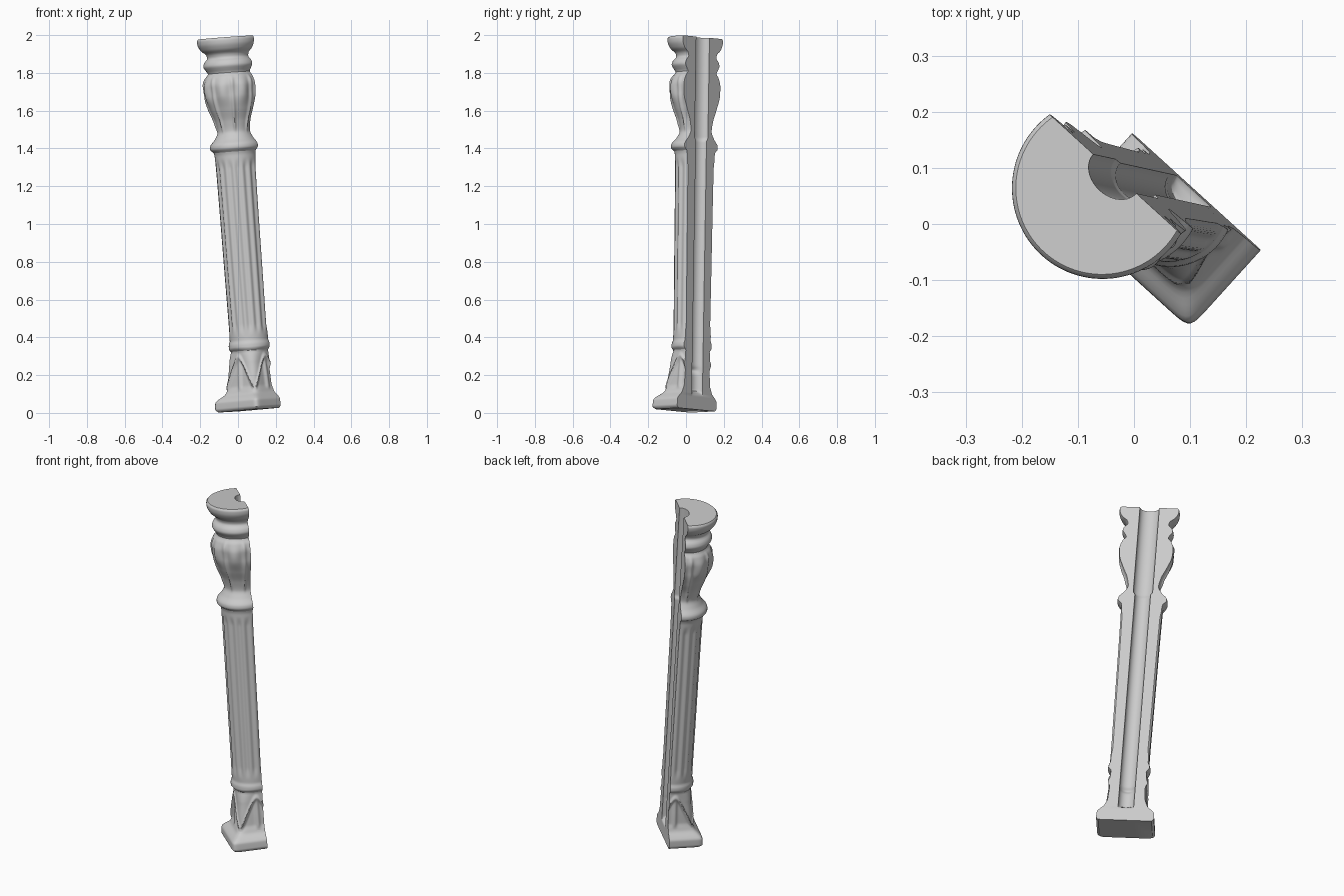
import bpy, bmesh, math
from mathutils import Matrix, Vector

if "Cube" in bpy.data.objects:
    bpy.data.objects.remove(bpy.data.objects["Cube"], do_unlink=True)

stone = bpy.data.materials.new("grey stone")
stone.use_nodes = True
GREY = (0.6, 0.6, 0.6, 1)
stone.diffuse_color = GREY
stone.node_tree.nodes["Principled BSDF"].inputs["Base Color"].default_value = GREY

BACK = 0.034      # distance from column axis to the flat split face
# (height, radius, squareness power: 2 = round)
PROFILE = [
    (0, .143, 16), (.012, .155, 16), (.05, .153, 16), (.065, .142, 14),
    (.09, .117, 8), (.11, .110, 6), (.18, .104, 5), (.26, .098, 4),
    (.31, .097, 2.5), (.333, .114, 2), (.35, .113, 2), (.37, .106, 2),
    (.7, .108, 2), (1.35, .113, 2), (1.37, .117, 2), (1.39, .135, 2), (1.405, .134, 2),
    (1.44, .107, 2), (1.48, .088, 2), (1.53, .096, 2), (1.6, .122, 2),
    (1.67, .143, 2), (1.72, .146, 2), (1.765, .134, 2), (1.79, .117, 2),
    (1.81, .128, 2), (1.83, .138, 2), (1.85, .132, 2), (1.872, .114, 2),
    (1.89, .118, 2), (1.915, .145, 2), (1.95, .161, 2), (1.968, .162, 2),
    (1.977, .154, 2),
]


def smooth(a, b, x):
    t = max(0, min(1, (x - a) / (b - a)))
    return t * t * (3 - 2 * t)


def slope(i):
    """Slope that keeps the profile from overshooting its points."""
    if i == 0 or i == len(PROFILE) - 1:
        return 0
    (z0, r0, _), (z1, r1, _), (z2, r2, _) = PROFILE[i - 1:i + 2]
    m, n = (r1 - r0) / (z1 - z0), (r2 - r1) / (z2 - z1)
    return 2 * m * n / (m + n) if m * n > 0 else 0


def section(z):
    """Radius and squareness of the column at height z."""
    i = max(k for k in range(len(PROFILE) - 1) if PROFILE[k][0] <= z + 1e-6)
    (z0, r0, k0), (z1, r1, k1) = PROFILE[i:i + 2]
    h = z1 - z0
    t = (z - z0) / h
    s = t * t * (3 - 2 * t)
    bend = h * (t * (1 - t) ** 2 * slope(i) - t * t * (1 - t) * slope(i + 1))
    return r0 + (r1 - r0) * s + bend, k0 + (k1 - k0) * t


# Carved relief, as radius offsets; a is the angle from the column's front
def plain(a, z):
    return 0


def flutes(a, z):
    fade = smooth(.39, .46, z) * (1 - smooth(1.28, 1.34, z))
    return -.007 * fade * (.5 + .5 * math.cos(16 * a))


def arched_leaves(a, z):
    quarter = math.pi / 2
    t = abs((a + quarter / 2) % quarter - quarter / 2) / (quarter / 2)
    arch = .285 - .19 * t ** 1.6
    fade = smooth(.1, .13, z) * (1 - smooth(.28, .31, z))
    ridge = .009 * math.exp(-((z - arch) / .016) ** 2)
    hollow = -.007 * smooth(.0, .03, arch - z)
    vein = .009 * math.exp(-(t / .16) ** 2) * smooth(.0, .03, arch - z)
    return fade * (ridge + hollow + vein)


def capital_leaves(a, z):
    eighth = math.pi / 4
    t = abs((a + eighth / 2) % eighth - eighth / 2)
    lobes = -.008 * math.cos(8 * a) * math.exp(-((z - 1.69) / .06) ** 2)
    fade = smooth(1.46, 1.52, z) * (1 - smooth(1.74, 1.785, z))
    return lobes + .009 * fade * math.exp(-(t / .08) ** 2)


def ring(z, relief, arc=112, channel=20):
    """Outline at height z: carved front, flat back, hollow channel."""
    r, k = section(z)

    def radius(p):
        c, s = abs(math.cos(p)), abs(math.sin(p))
        return r / (c ** k + s ** k) ** (1 / k) + relief(p + math.pi / 2, z)

    edge = .2
    for _ in range(12):
        edge = math.asin(BACK / radius(edge))
    pts = []
    for i in range(arc + 1):
        p = edge - (math.pi + 2 * edge) * i / arc
        pts.append((radius(p) * math.cos(p), radius(p) * math.sin(p) - BACK, z))
    wide = .042 + .010 * smooth(1.425, 1.445, z)
    deep = (.036 + .004 * smooth(1.425, 1.445, z)) * smooth(.075, .105, z)
    deep += .012 * math.exp(-((z - .21) / .014) ** 2)
    for i in range(channel + 1):
        p = math.pi * (1 - i / channel)
        pts.append((wide * math.cos(p), -deep * math.sin(p), z))
    return pts


# The whole post leans: local X runs along the split face, Y points out of it
along, out = Vector((.74, -.67, 0)).normalized(), Vector((.67, .74, 0)).normalized()
axis = (along * -.131 + out * -.075 + Vector((0, 0, 1.98))).normalized()
side = (along - axis * along.dot(axis)).normalized()
facing = axis.cross(side)
foot = along * .045 + out * .118 + Vector((0, 0, .0175))
LEAN = Matrix((side, facing, axis)).transposed().to_4x4()
LEAN.translation = foot


def loft(name, z0, z1, relief):
    bm = bmesh.new()
    rows = math.ceil((z1 - z0) / .007)
    loops = []
    for i in range(rows + 1):
        z = z0 + (z1 - z0) * i / rows
        loops.append([bm.verts.new(LEAN @ Vector(p)) for p in ring(z, relief)])
    for low, high in zip(loops, loops[1:]):
        for j in range(len(low)):
            n = (j + 1) % len(low)
            bm.faces.new((low[j], low[n], high[n], high[j]))
    bm.faces.new(loops[0])
    bm.faces.new(loops[-1])
    bmesh.ops.recalc_face_normals(bm, faces=bm.faces)
    mesh = bpy.data.meshes.new(name)
    bm.to_mesh(mesh)
    bm.free()
    mesh.materials.append(stone)
    obj = bpy.data.objects.new(name, mesh)
    bpy.context.collection.objects.link(obj)
    bpy.ops.object.select_all(action="DESELECT")
    obj.select_set(True)
    bpy.context.view_layer.objects.active = obj
    bpy.ops.object.shade_smooth_by_angle(angle=math.radians(42))


loft("square_plinth", 0, .1, plain)
loft("leaf_block", .1, .315, arched_leaves)
loft("fluted_shaft", .315, 1.37, flutes)
loft("leaf_capital", 1.37, 1.79, capital_leaves)
loft("top_mouldings", 1.79, 1.977, plain)
